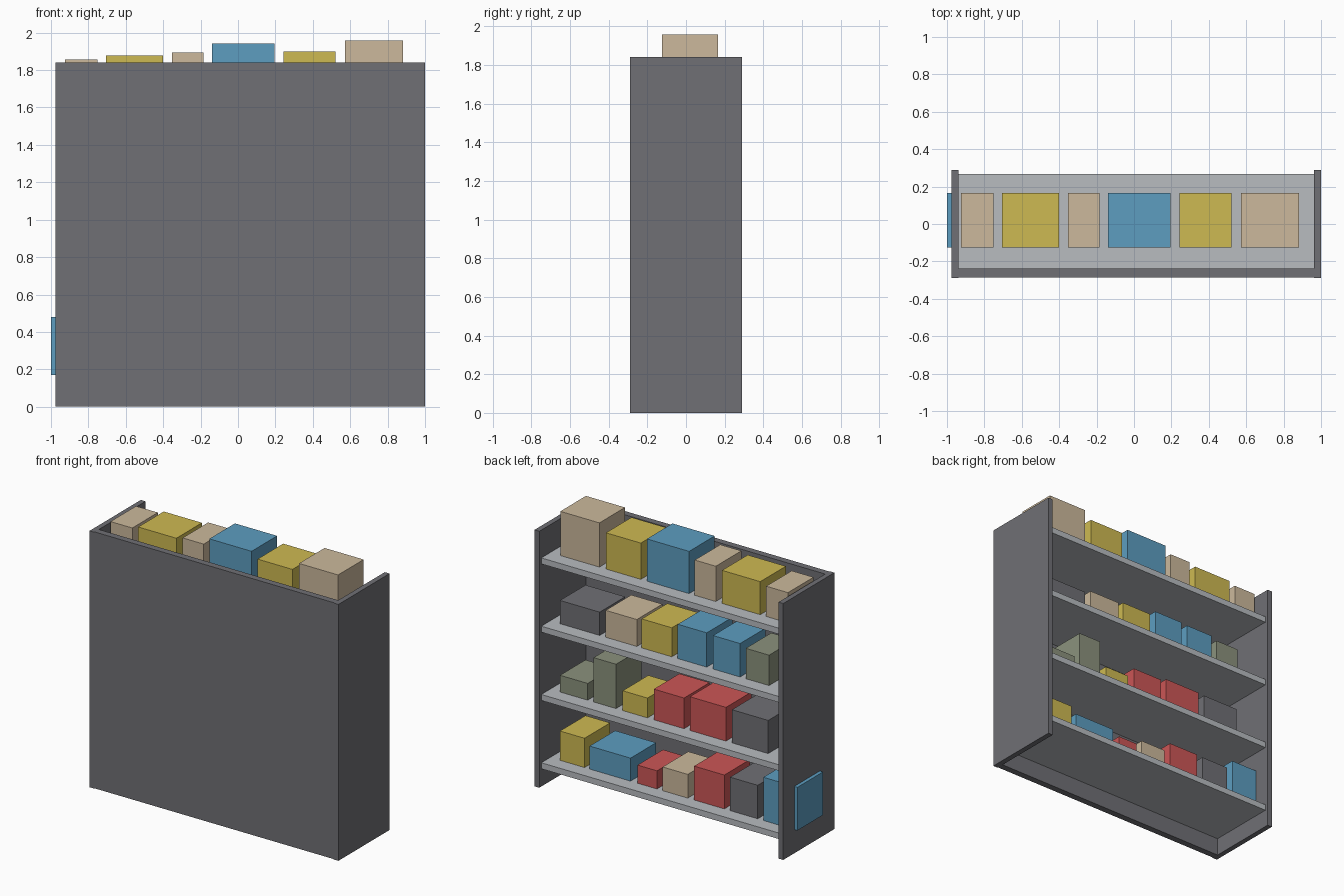
import bpy
import bmesh

if "Cube" in bpy.data.objects:
    bpy.data.objects.remove(bpy.data.objects["Cube"], do_unlink=True)


def linear(c):
    c /= 255
    return c / 12.92 if c <= 0.04045 else ((c + 0.055) / 1.055) ** 2.4


def material(name, *rgb):
    m = bpy.data.materials.new(name)
    m.use_nodes = True
    col = [linear(c) for c in rgb] + [1]
    m.diffuse_color = col
    m.node_tree.nodes["Principled BSDF"].inputs["Base Color"].default_value = col
    return m


COLOURS = {
    "dark": material("dark grey", 112, 112, 117),
    "metal": material("light grey", 184, 188, 192),
    "tan": material("cardboard tan", 204, 185, 156),
    "yellow": material("mustard yellow", 206, 186, 82),
    "blue": material("sky blue", 93, 157, 192),
    "red": material("warm red", 204, 86, 86),
    "green": material("sage green", 139, 146, 125),
}


def block(name, colour, x, y, z):
    """Cuboid between the given (low, high) pairs on each axis."""
    bm = bmesh.new()
    bmesh.ops.create_cube(bm, size=1)
    for v in bm.verts:
        v.co = [pair[0] if c < 0 else pair[1] for c, pair in zip(v.co, (x, y, z))]
    mesh = bpy.data.meshes.new(name)
    bm.to_mesh(mesh)
    bm.free()
    mesh.materials.append(COLOURS[colour])
    obj = bpy.data.objects.new(name, mesh)
    bpy.context.collection.objects.link(obj)
    return obj


# Cabinet: two side panels and a closed panel recessed between them
TOP = 1.84
INNER = (-0.938, 0.962)
block("right_side_panel", "dark", (-0.975, INNER[0]), (-0.29, 0.29), (0, TOP))
block("left_side_panel", "dark", (INNER[1], 1.0), (-0.29, 0.29), (0, TOP))
block("closing_panel", "dark", INNER, (-0.285, -0.238), (0, TOP))

# Goods on each shelf, from the left end: colour, left x, right x, height
ROWS = [
    [("yellow", .885, .69, .21), ("blue", .65, .325, .165), ("red", .27, .115, .13),
     ("tan", .07, -.13, .17), ("red", -.18, -.42, .243), ("dark", -.465, -.685, .24),
     ("blue", -.73, -1.0, .31)],
    [("green", .885, .665, .12), ("green", .618, .44, .318), ("yellow", .387, .19, .142),
     ("red", .14, -.10, .22), ("red", -.146, -.433, .242), ("dark", -.48, -.768, .238)],
    [("dark", .885, .57, .167), ("tan", .522, .275, .193), ("yellow", .236, -.003, .208),
     ("blue", -.05, -.28, .246), ("blue", -.33, -.545, .24), ("green", -.59, -.775, .218)],
    [("tan", .882, .572, .317), ("yellow", .52, .243, .26), ("blue", .195, -.14, .303),
     ("tan", -.185, -.352, .253), ("yellow", -.402, -.705, .237), ("tan", -.752, -.925, .217)],
]

for level, goods in enumerate(ROWS):
    z = 0.17 + 0.49 * level
    block(f"shelf_{level + 1}", "metal", INNER, (-0.238, 0.266), (z - 0.043, z))
    for i, (colour, left, right, height) in enumerate(goods):
        block(f"{colour}_box_{level + 1}_{i + 1}", colour,
              (right, left), (-0.125, 0.165), (z, z + height))
